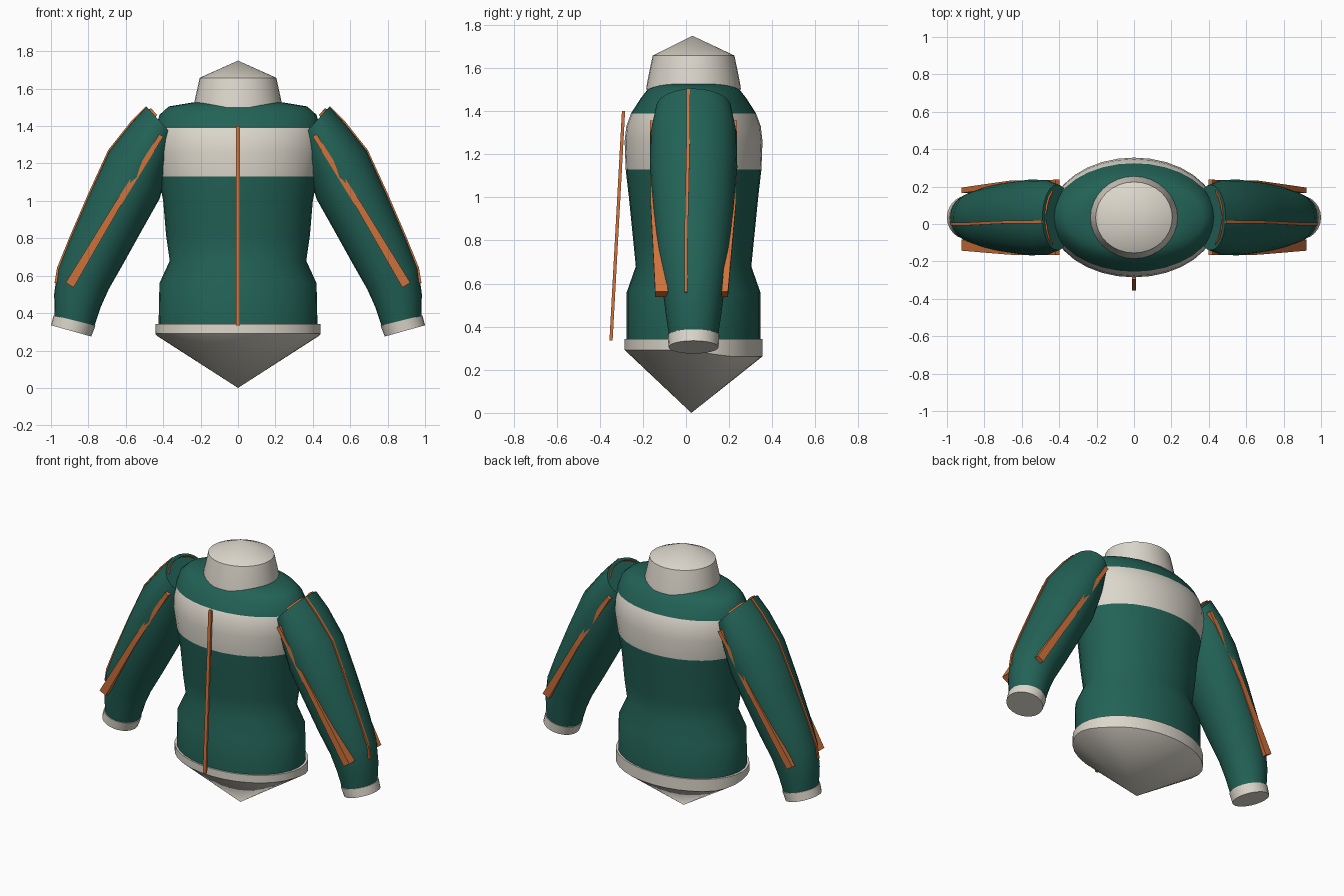
import bpy, bmesh, math
from mathutils import Vector

cube = bpy.data.objects.get("Cube")
if cube:
    bpy.data.objects.remove(cube, do_unlink=True)


def material(name, rgb):
    m = bpy.data.materials.new(name)
    m.use_nodes = True
    m.diffuse_color = (*rgb, 1)
    m.node_tree.nodes["Principled BSDF"].inputs["Base Color"].default_value = (*rgb, 1)
    return m


GREEN = material("deep green", (0.016, 0.122, 0.093))
CREAM = material("warm cream", (0.72, 0.68, 0.60))
ORANGE = material("burnt orange", (0.63, 0.17, 0.045))
MID = 0.035  # depth of the garment's centre line


def loft(name, rings, mats, bands=None, segs=24, start=None, end=None,
         mirror=False, turn=0.0, smooth=True, shape=None):
    """Skin rings of (centre, u axis, v axis); bands gives a material per gap."""
    bm = bmesh.new()
    loops = []
    for i, (c, u, v) in enumerate(rings):
        loop = []
        for k in range(segs):
            a = turn + math.tau * k / segs
            p = Vector(c) + Vector(u) * math.cos(a) + Vector(v) * math.sin(a)
            loop.append(bm.verts.new(shape(i, p) if shape else p))
        loops.append(loop)
    for i in range(len(loops) - 1):
        for k in range(segs):
            n = (k + 1) % segs
            f = bm.faces.new((loops[i][k], loops[i][n], loops[i + 1][n], loops[i + 1][k]))
            f.material_index = bands[i] if bands else 0
    # close each end with a point, or flat when no point is given
    for loop, tip, band in ((loops[0], start, 0), (loops[-1], end, -1)):
        idx = bands[band] if bands else 0
        if tip is None:
            bm.faces.new(loop).material_index = idx
        else:
            t = bm.verts.new(tip)
            for k in range(segs):
                bm.faces.new((loop[k], loop[(k + 1) % segs], t)).material_index = idx
    bmesh.ops.recalc_face_normals(bm, faces=bm.faces)
    me = bpy.data.meshes.new(name)
    bm.to_mesh(me)
    bm.free()
    for m in mats:
        me.materials.append(m)
    ob = bpy.data.objects.new(name, me)
    bpy.context.collection.objects.link(ob)
    if mirror:
        ob.modifiers.new("Mirror", "MIRROR").use_mirror_merge = False
    if smooth:
        bpy.ops.object.select_all(action="DESELECT")
        ob.select_set(True)
        bpy.context.view_layer.objects.active = ob
        bpy.ops.object.shade_smooth_by_angle(angle=math.radians(35))
    return ob


def level(z, rx, ry, cy=MID):
    return (0, cy, z), (rx, 0, 0), (0, ry, 0)


def across(outer, inner, ry):
    """Slanted sleeve ring spanning two points of the front outline."""
    o, i = Vector((outer[0], MID, outer[1])), Vector((inner[0], MID, inner[1]))
    return (o + i) / 2, (o - i) / 2, (0, ry, 0)


def bar(name, points, sizes, mirror=True):
    """Square-edged strip through points, each with a (width, depth)."""
    rings = []
    for i, (p, (w, d)) in enumerate(zip(points, sizes)):
        along = Vector(points[min(i + 1, len(points) - 1)]) - Vector(points[max(i - 1, 0)])
        side = along.cross(Vector((0, 1, 0))).normalized()
        rings.append((p, side * w * 0.7, Vector((0, d * 0.7, 0))))
    return loft(name, rings, [ORANGE], segs=4, mirror=mirror, turn=math.pi / 4, smooth=False)


# Torso with waist, chest band and rounded shoulders
loft("torso", [level(*r) for r in (
    (0.33, 0.425, 0.31), (0.56, 0.42, 0.31), (0.68, 0.365, 0.268), (0.82, 0.385, 0.282),
    (1.0, 0.4, 0.3), (1.13, 0.425, 0.315), (1.26, 0.45, 0.32), (1.33, 0.45, 0.312),
    (1.39, 0.44, 0.29), (1.46, 0.42, 0.245), (1.505, 0.37, 0.21), (1.525, 0.25, 0.18))],
    [GREEN, CREAM], [0, 0, 0, 0, 0, 1, 1, 1, 0, 0, 0], segs=32)

# Hem with pointed underside, slightly lower at the back
loft("hem", [level(0.292, 0.44, 0.32), level(0.342, 0.44, 0.32)], [CREAM], segs=32,
     start=(0, 0.025, 0),
     shape=lambda i, p: p - Vector((0, 0, 0.03 * min(1, max(0, p.y * 5)))) if i == 0 else p)

# Collar with shallow peaked top
loft("collar", [level(1.5, 0.235, 0.22), level(1.53, 0.233, 0.216), level(1.658, 0.205, 0.19)],
     [CREAM], segs=32, end=(0, 0.03, 1.75))

# Sleeves
loft("sleeves", [across(*r) for r in (
    ((0.49, 1.505), (0.33, 1.33), 0.175), ((0.57, 1.42), (0.37, 1.18), 0.2),
    ((0.69, 1.27), (0.42, 1.01), 0.203), ((0.80, 1.03), (0.51, 0.85), 0.19),
    ((0.90, 0.80), (0.61, 0.67), 0.17), ((0.965, 0.64), (0.69, 0.53), 0.145),
    ((0.983, 0.5), (0.735, 0.43), 0.13), ((0.98, 0.38), (0.77, 0.325), 0.113))],
    [GREEN], mirror=True)

# Cuffs
loft("cuffs", [across((0.986, 0.388), (0.762, 0.333), 0.12),
               across((1.0, 0.335), (0.785, 0.275), 0.116)], [CREAM], mirror=True)

# Piping on sleeve front, back and outside
bar("front_sleeve_piping", [(0.41, -0.152, 1.35), (0.65, -0.147, 0.97), (0.9, -0.113, 0.55)],
    [(0.025, 0.03), (0.035, 0.035), (0.05, 0.06)])
bar("back_sleeve_piping", [(0.41, 0.222, 1.35), (0.65, 0.217, 0.97), (0.9, 0.18, 0.55)],
    [(0.025, 0.03), (0.035, 0.03), (0.05, 0.03)])
bar("outer_sleeve_piping", [(0.488, 0.01, 1.5), (0.568, 0.01, 1.418), (0.687, 0.01, 1.268),
                            (0.797, 0.005, 1.028), (0.895, 0, 0.8), (0.96, 0, 0.64), (0.973, 0, 0.56)],
    [(0.016, 0.016)] * 7)

# Shoulder seam arching over each sleeve top
seam = []
for k in range(7):
    a = math.radians(-60 + 20 * k)
    seam.append((0.405 + 0.07 * math.cos(a), MID + 0.16 * math.sin(a), 1.412 + 0.08 * math.cos(a)))
bar("shoulder_seam", seam, [(0.02, 0.012)] * 7)

# Zip strip standing off the front
bar("front_zip", [(0, -0.29, 1.4), (0, -0.348, 0.335)], [(0.022, 0.015)] * 2, mirror=False)
